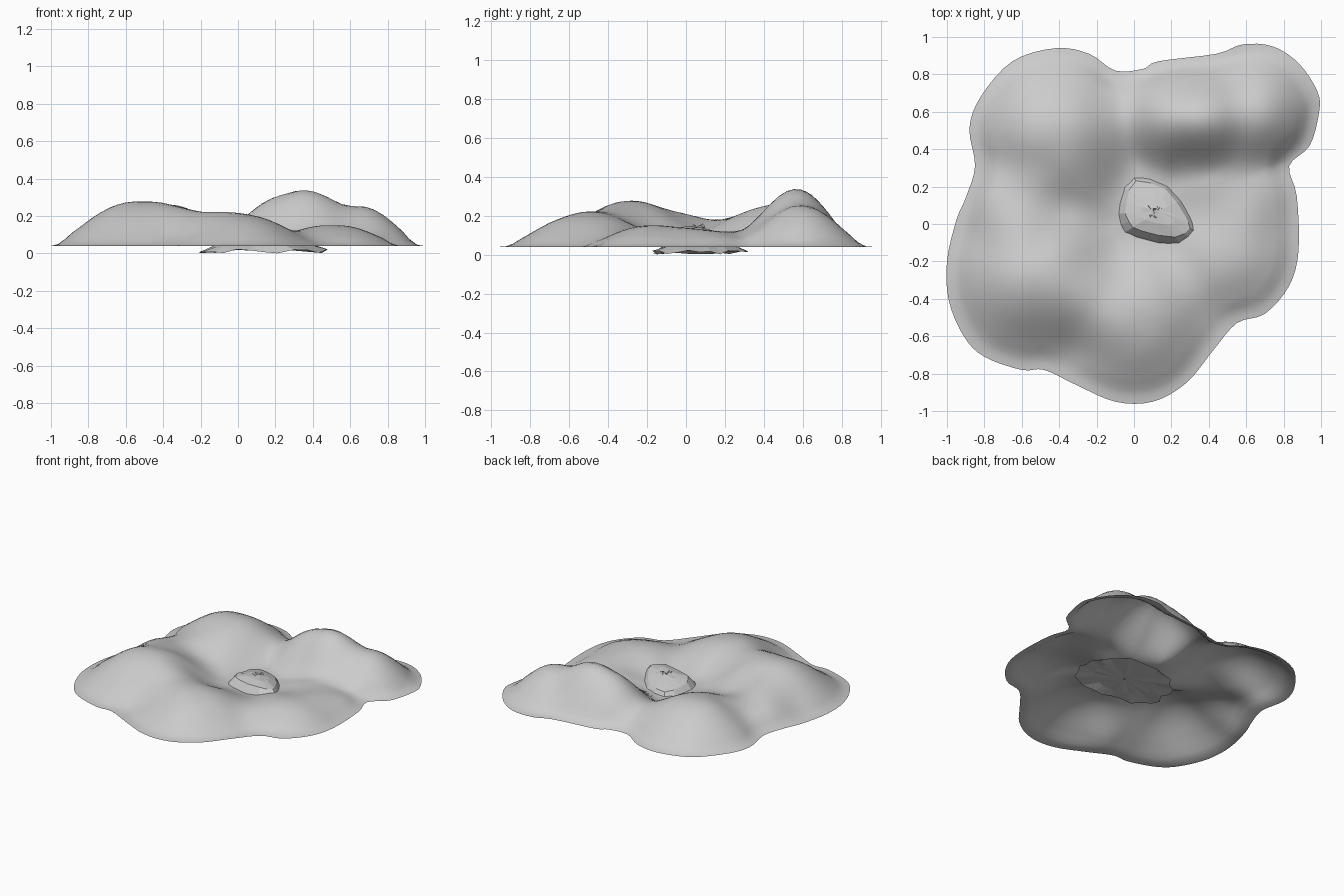
import bpy, math, random
from mathutils import Vector

random.seed(4)
cube = bpy.data.objects.get("Cube")
if cube:
    bpy.data.objects.remove(cube, do_unlink=True)


def make_material(name, colour):
    mat = bpy.data.materials.new(name)
    mat.use_nodes = True
    mat.diffuse_color = colour
    mat.node_tree.nodes["Principled BSDF"].inputs["Base Color"].default_value = colour
    return mat


stone = make_material("light grey stone", (0.6, 0.6, 0.6, 1))


def add_object(name, verts, faces, smooth):
    mesh = bpy.data.meshes.new(name)
    mesh.from_pydata(verts, [], faces)
    mesh.materials.append(stone)
    mesh.shade_smooth() if smooth else mesh.shade_flat()
    obj = bpy.data.objects.new(name, mesh)
    bpy.context.collection.objects.link(obj)
    return obj


def ring_faces(rings, count):
    """Quads between successive rings, then a fan to a single last vertex."""
    faces = []
    for r in range(rings - 1):
        for i in range(count):
            a, b = r * count + i, r * count + (i + 1) % count
            faces.append((a, b, b + count, a + count))
    tip, last = rings * count, (rings - 1) * count
    faces += [(last + i, last + (i + 1) % count, tip) for i in range(count)]
    return faces


def resample(points, steps):
    """Closed smooth curve through the points."""
    pts, out = [Vector(p) for p in points], []
    n = len(pts)
    for i in range(n):
        p, a, b, q = (pts[(i + k) % n] for k in (-1, 0, 1, 2))
        for s in range(steps):
            t = s / steps
            out.append(a + 0.5 * t * (b - p + t * (2 * p - 5 * a + 4 * b - q
                                                   + t * (3 * (a - b) + q - p))))
    return out


# Terrain shell: lobed outline, height from a blend of round mounds
BASE, BLEND, RINGS = 0.04, 1.5, 26
outline = resample([
    (.88, -.14), (.83, -.33), (.7, -.48), (.55, -.53), (.42, -.68), (.28, -.85), (.1, -.95),
    (-.1, -.95), (-.31, -.86), (-.48, -.78), (-.6, -.78), (-.8, -.71), (-.91, -.6),
    (-.99, -.41), (-1, -.2), (-.95, .02), (-.9, .14), (-.85, .31), (-.88, .51), (-.82, .68),
    (-.65, .87), (-.42, .94), (-.24, .91), (-.1, .82), (.05, .83), (.13, .87), (.44, .91),
    (.58, .96), (.74, .95), (.88, .86), (.98, .71), (.99, .6), (.94, .42), (.83, .31),
    (.87, .15)], 4)
outline.reverse()

# Each mound: ridge start, ridge end, reach, height
mounds = [
    ((-.45, .5), (-.38, .5), .48, .215),
    ((-.55, -.28), (-.48, -.28), .5, .23),
    ((0, -.52), (.02, -.48), .46, .16),
    ((.48, -.18), (.53, -.16), .4, .1),
    ((.24, .56), (.28, .56), .36, .23),
    ((.5, .57), (.65, .59), .37, .205),
    ((-.68, .1), (-.62, .1), .32, .12),
    ((.05, .6), (.15, .6), .32, .08),
    # low saddles between the mounds
    ((.45, .22), (.62, .14), .3, .065),
    ((-.36, .2), (-.32, .18), .3, .075),
    ((-.24, -.42), (-.18, -.46), .3, .075),
]


def height(p):
    edge = min(min((p - q).length for q in outline) / 0.3, 1)
    total = (0.03 * edge * edge * (3 - 2 * edge)) ** BLEND
    for start, end, reach, top in mounds:
        a, b = Vector(start), Vector(end)
        t = max(0, min(1, (p - a).dot(b - a) / (b - a).length_squared))
        q = ((p - a.lerp(b, t)).length / reach) ** 2
        if q < 1:
            total += (top * (1 - q) ** 2) ** BLEND
    return BASE + total ** (1 / BLEND) * min(1, edge * 3)


verts = []
for r in range(RINGS):
    for q in outline:
        p = q * (1 - r / RINGS)
        verts.append((p.x, p.y, height(p)))
verts.append((0, 0, height(Vector((0, 0)))))
add_object("terrain_mounds", verts, ring_faces(RINGS, len(outline)), True)


def ringed_solid(name, loop, middle, profile, tip, tilt):
    """Faceted body from scaled copies of a loop: (scale, height, roughness)."""
    verts = []
    for scale, z, rough in profile:
        for q in loop:
            p = middle + (q - middle) * scale * (1 + random.uniform(-rough, rough / 3))
            ragged = random.uniform(-1, 1) * rough * 0.08
            verts.append((p.x, p.y, max(0, z - tilt * (p.y - middle.y) + ragged)))
    verts.append((middle.x, middle.y, tip))
    add_object(name, verts, ring_faces(len(profile), len(loop)), False)


# Faceted rock pushing up through the basin
kite = resample([(.33, -.04), (.3, .04), (.18, .21), (-.01, .26), (-.08, .12), (-.06, 0),
                 (.02, -.06), (.24, -.1)], 2)
ringed_solid("centre_rock", kite, Vector((.13, .07)),
             [(1.12, .045, 0), (1.03, .07, .04), (.84, .112, .04), (.45, .133, .06)], .142, .12)

# Ragged, closed foot of the rock below the terrain
oval = [Vector((.14 + .36 * math.cos(a), .07 + .26 * math.sin(a)))
        for a in (math.tau * i / 28 for i in range(28))]
ringed_solid("rock_foot", oval, Vector((.14, .07)),
             [(.02, .02, 0), (.65, .02, .05), (1, .012, .15), (.75, .042, .03)], .05, 0)

# Crumbled shards on top of the rock
verts, faces = [], []
for i in range(14):
    c = Vector((random.uniform(.085, .14), random.uniform(.045, .09), random.uniform(.13, .148)))
    faces.append(tuple(range(len(verts), len(verts) + 3)))
    for k in range(3):
        verts.append(c + Vector([random.uniform(-.015, .015) for axis in "xyz"]))
add_object("rock_shards", verts, faces, False)
